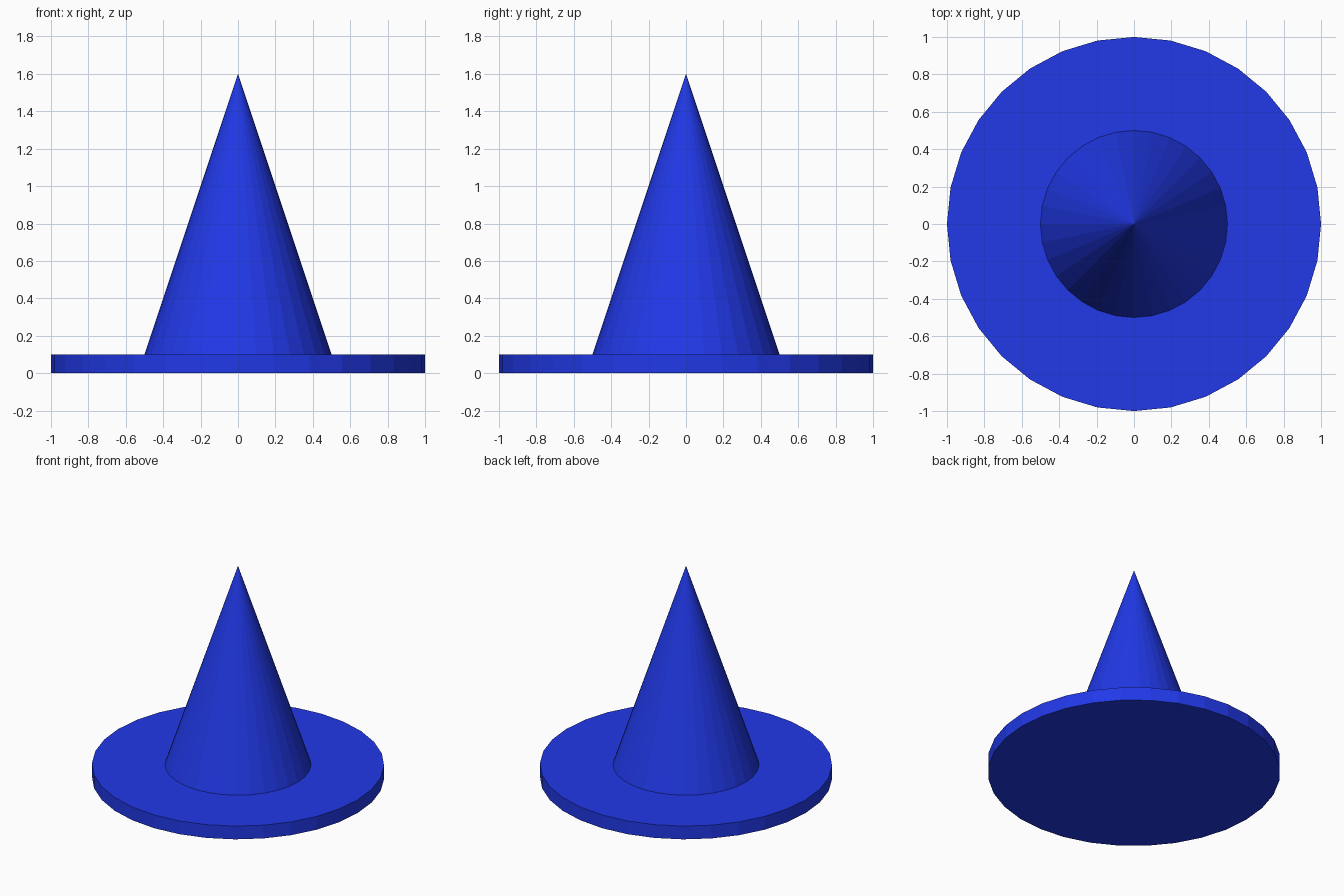
import bpy

if "Cube" in bpy.data.objects:
    bpy.data.objects.remove(bpy.data.objects["Cube"])

SIDES = 32
BRIM_HEIGHT = 0.1
CONE_HEIGHT = 1.5

blue = bpy.data.materials.new("blue")
blue.diffuse_color = (0.015, 0.04, 0.8, 1.0)
blue.use_nodes = True
blue.node_tree.nodes["Principled BSDF"].inputs["Base Color"].default_value = blue.diffuse_color


def finish(name):
    obj = bpy.context.object
    obj.name = name
    obj.data.materials.append(blue)


# Flat round brim
bpy.ops.mesh.primitive_cylinder_add(
    vertices=SIDES, radius=1.0, depth=BRIM_HEIGHT,
    location=(0, 0, BRIM_HEIGHT / 2))
finish("brim")

# Pointed crown standing on the brim
bpy.ops.mesh.primitive_cone_add(
    vertices=SIDES, radius1=0.5, radius2=0, depth=CONE_HEIGHT,
    location=(0, 0, BRIM_HEIGHT + CONE_HEIGHT / 2))
finish("crown")
